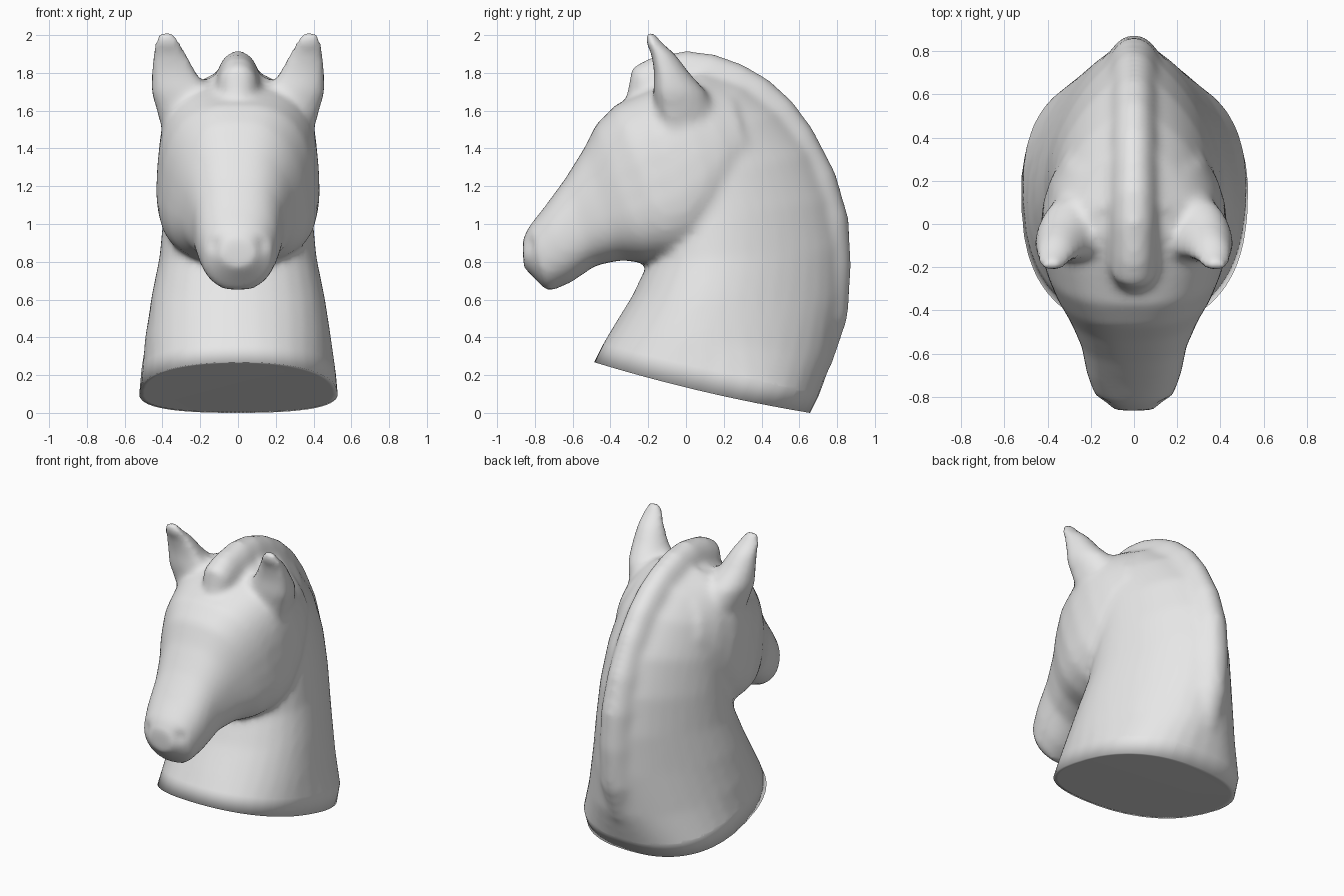
import bpy
import bmesh
import math
from mathutils import Vector

if "Cube" in bpy.data.objects:
    bpy.data.objects.remove(bpy.data.objects["Cube"], do_unlink=True)

SIDES = 36


def skin(bm, rings):
    """Join a list of point rings into a closed tube."""
    rows = [[bm.verts.new(p) for p in ring] for ring in rings]
    n = len(rows[0])
    for a, b in zip(rows, rows[1:]):
        for i in range(n):
            j = (i + 1) % n
            bm.faces.new((a[i], a[j], b[j], b[i]))
    bm.faces.new(rows[0])
    bm.faces.new(rows[-1])


def section(upper, lower, width, power=1.0, taper=0.0):
    """Superellipse across x, between two points of the side profile."""
    t, b = Vector((0, *upper)), Vector((0, *lower))
    ring = []
    for i in range(SIDES):
        a = 2 * math.pi * i / SIDES
        c, s = (math.copysign(abs(k) ** power, k)
                for k in (math.cos(a), math.sin(a)))
        p = (t + b) / 2 + (t - b) / 2 * c
        p.x = s * width * (1 - taper * c)
        ring.append(p)
    return ring


def ear_ring(side, x, y, z, rx, ry):
    """Ear section, rounded at the back and flattened at the front."""
    ring = []
    for i in range(SIDES):
        a = 2 * math.pi * i / SIDES
        s = math.sin(a)
        ring.append(Vector((side * (x + rx * math.cos(a)),
                            y + ry * s * (1 if s > 0 else 0.35), z)))
    return ring


bm = bmesh.new()

# Neck: back point, throat point, half width, roundness, taper to the back
skin(bm, [section(*s) for s in (
    ((0.57, -0.20), (-0.62, 0.08), 0.54, 0.78, -0.13),
    ((0.67, 0.00), (-0.50, 0.26), 0.53, 0.78, -0.11),
    ((0.78, 0.30), (-0.39, 0.45), 0.49, 0.95, 0.12),
    ((0.83, 0.60), (-0.285, 0.62), 0.445, 1.0, 0.27),
    ((0.83, 0.87), (-0.20, 0.80), 0.40, 1.0, 0.3),
    ((0.78, 1.13), (-0.15, 1.00), 0.38, 1.0, 0.3),
    ((0.68, 1.38), (-0.12, 1.20), 0.36, 1.0, 0.3),
    ((0.51, 1.60), (-0.10, 1.38), 0.335, 1.0, 0.28),
    ((0.33, 1.74), (-0.10, 1.48), 0.31, 1.0, 0.25),
    ((0.10, 1.82), (-0.10, 1.60), 0.26, 1.0, 0.2),
)])

# Head: from the lips back to the cheeks and poll
skin(bm, [section(*s) for s in (
    ((-0.865, 0.92), (-0.86, 0.77), 0.09, 1.0, 0.0),
    ((-0.83, 0.99), (-0.73, 0.64), 0.185, 0.9, 0.0),
    ((-0.75, 1.09), (-0.61, 0.69), 0.22, 0.85, 0.0),
    ((-0.64, 1.24), (-0.48, 0.78), 0.245, 0.8, 0.08),
    ((-0.54, 1.40), (-0.34, 0.81), 0.30, 0.78, 0.15),
    ((-0.475, 1.53), (-0.20, 0.79), 0.36, 0.75, 0.17),
    ((-0.375, 1.63), (-0.05, 0.80), 0.41, 0.72, 0.12),
    ((-0.23, 1.70), (0.08, 0.85), 0.43, 0.70, 0.07),
    ((-0.06, 1.78), (0.19, 0.96), 0.42, 0.72, 0.05),
    ((0.08, 1.80), (0.28, 1.08), 0.385, 0.85, 0.1),
    ((0.22, 1.77), (0.38, 1.22), 0.32, 0.95, 0.15),
)])

# Mane: forelock, then a rounded ridge down the crest
skin(bm, [section(*s) for s in (
    ((-0.315, 1.68), (-0.20, 1.60), 0.08, 0.85, 0.1),
    ((-0.285, 1.83), (-0.15, 1.65), 0.11, 0.85, 0.15),
    ((-0.18, 1.885), (-0.12, 1.60), 0.115, 0.85, 0.2),
    ((0.00, 1.918), (-0.02, 1.60), 0.12, 0.85, 0.2),
    ((0.15, 1.90), (0.05, 1.60), 0.12, 0.85, 0.2),
    ((0.30, 1.845), (0.15, 1.54), 0.12, 0.85, 0.2),
    ((0.43, 1.77), (0.25, 1.50), 0.12, 0.85, 0.2),
    ((0.56, 1.655), (0.33, 1.40), 0.12, 0.85, 0.2),
    ((0.67, 1.505), (0.42, 1.30), 0.12, 0.85, 0.2),
    ((0.79, 1.275), (0.52, 1.15), 0.125, 0.85, 0.25),
    ((0.86, 1.035), (0.57, 1.00), 0.13, 0.85, 0.25),
    ((0.875, 0.78), (0.58, 0.80), 0.14, 0.85, 0.3),
    ((0.855, 0.50), (0.56, 0.55), 0.15, 0.85, 0.3),
    ((0.77, 0.25), (0.50, 0.40), 0.15, 0.85, 0.3),
)])

# Ears: wide roots narrowing to forward-leaning tips
for side in (1, -1):
    skin(bm, [ear_ring(side, *r) for r in (
        (0.27, -0.05, 1.42, 0.11, 0.20),
        (0.285, -0.08, 1.60, 0.145, 0.23),
        (0.305, -0.10, 1.70, 0.155, 0.21),
        (0.34, -0.12, 1.80, 0.12, 0.14),
        (0.362, -0.15, 1.90, 0.09, 0.095),
        (0.375, -0.195, 1.97, 0.065, 0.06),
        (0.378, -0.205, 2.02, 0.035, 0.04),
    )])

bmesh.ops.recalc_face_normals(bm, faces=bm.faces)
mesh = bpy.data.meshes.new("horse_bust")
bm.to_mesh(mesh)
bm.free()
bust = bpy.data.objects.new("horse_bust", mesh)
bpy.context.collection.objects.link(bust)

# Fuse the parts into one smooth skin
remesh = bust.modifiers.new("fuse", 'REMESH')
remesh.mode = 'VOXEL'
remesh.voxel_size = 0.022
soften = bust.modifiers.new("soften", 'SMOOTH')
soften.factor = 0.5
soften.iterations = 10
bpy.context.view_layer.update()
deps = bpy.context.evaluated_depsgraph_get()
fused = bpy.data.meshes.new_from_object(bust.evaluated_get(deps))
bust.modifiers.clear()
bust.data = fused
bpy.data.meshes.remove(mesh)
fused.name = "horse_bust"

bm = bmesh.new()
bm.from_mesh(fused)

# Nostrils: shallow dents
for v in bm.verts:
    for side in (1, -1):
        d = (v.co - Vector((side * 0.12, -0.82, 0.89))).length
        v.co.y += 0.015 * math.exp(-(d / 0.04) ** 2)

# Base: slanted cut with a soft-shaded band above the underside
foot = Vector((0, -0.49, 0.27))
normal = Vector((0, 0.27, 1.15)).normalized()
down = Vector((0, -0.45, -0.9)).normalized()
bmesh.ops.bisect_plane(bm, geom=bm.verts[:] + bm.edges[:] + bm.faces[:],
                       plane_co=foot + normal * 0.1, plane_no=normal,
                       clear_inner=True)
rim = list({v for e in bm.edges if e.is_boundary for v in e.verts})
bmesh.ops.remove_doubles(bm, verts=rim, dist=0.007)


def extrude_rim():
    edges = [e for e in bm.edges if e.is_boundary]
    new = bmesh.ops.extrude_edge_only(bm, edges=edges)["geom"]
    return [g for g in new if isinstance(g, bmesh.types.BMVert)]


for v in extrude_rim():
    v.co += down * ((v.co - foot).dot(normal) / -down.dot(normal))
    v.co.x *= 1.02
    v.co.z -= 0.02 * max(0, 1 - ((v.co.y - 0.085) / 0.575) ** 2)
inner = extrude_rim()
centre = sum((v.co for v in inner), Vector()) / len(inner)
for v in inner:
    v.co = centre + (v.co - centre) * 0.95
bmesh.ops.holes_fill(bm, edges=[e for e in bm.edges if e.is_boundary], sides=0)
bmesh.ops.recalc_face_normals(bm, faces=bm.faces)

# Stand on the ground
floor = min(v.co.z for v in bm.verts)
for v in bm.verts:
    v.co.z -= floor
for f in bm.faces:
    f.smooth = True
bm.to_mesh(fused)
bm.free()

# Colour
grey = bpy.data.materials.new("light_grey")
grey.use_nodes = True
grey.diffuse_color = (0.8, 0.8, 0.8, 1)
for node in grey.node_tree.nodes:
    if node.type == 'BSDF_PRINCIPLED':
        node.inputs["Base Color"].default_value = (0.8, 0.8, 0.8, 1)
fused.materials.clear()
fused.materials.append(grey)
